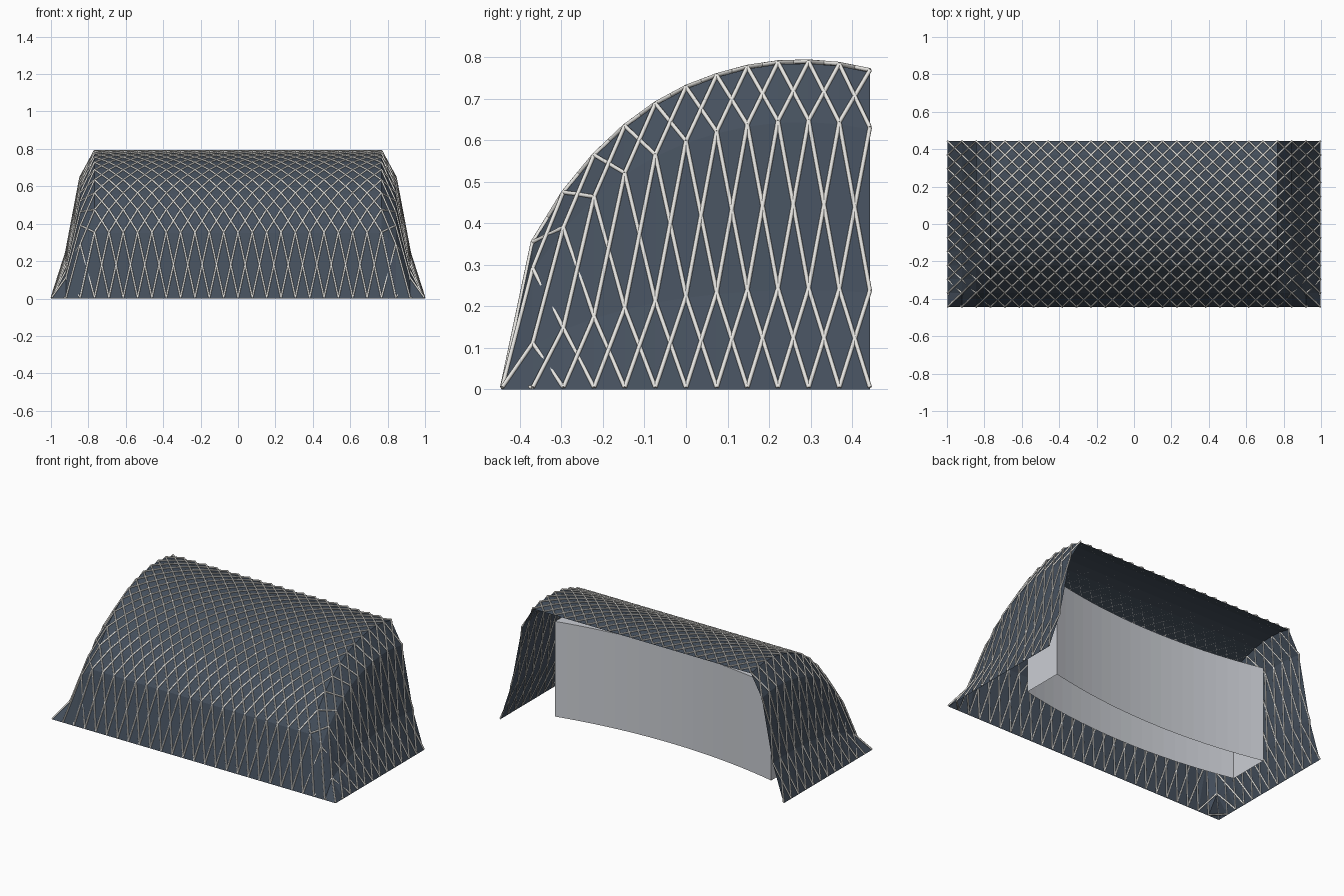
import bpy, bmesh, math
from mathutils import Vector, Matrix

if "Cube" in bpy.data.objects:
    bpy.data.objects.remove(bpy.data.objects["Cube"])

HX, HY = 0.997, 0.443      # half footprint of the shell
NX, NY = 26, 12            # grid cells
# height along depth, and the fall-off towards the two sides
DEPTH = [0, .35, .47, .56, .63, .684, .724, .752, .772, .783, .785, .779, .764]
SIDE = [0, .305, .82, 1]


def material(name, col):
    m = bpy.data.materials.new(name)
    m.diffuse_color = (*col, 1)
    m.use_nodes = True
    m.node_tree.nodes["Principled BSDF"].inputs["Base Color"].default_value = m.diffuse_color
    return m


def make(name, bm, mat=None):
    me = bpy.data.meshes.new(name)
    bm.to_mesh(me)
    bm.free()
    ob = bpy.data.objects.new(name, me)
    bpy.context.collection.objects.link(ob)
    if mat:
        me.materials.append(mat)
    return ob


def point(i, j):
    k = min(i, NX - i, 3)
    return Vector((-HX + 2 * HX * i / NX, -HY + 2 * HY * j / NY,
                   DEPTH[j] * SIDE[k]))


# Shell panels: flat quads in the middle, warped side cells split outwards
bm = bmesh.new()
grid = [[bm.verts.new(point(i, j)) for j in range(NY + 1)] for i in range(NX + 1)]
for i in range(NX):
    for j in range(NY):
        a, b, c, d = grid[i][j], grid[i + 1][j], grid[i + 1][j + 1], grid[i][j + 1]
        if 3 <= i < NX - 3:
            bm.faces.new((a, b, c, d))
        elif i < 3:
            bm.faces.new((a, b, c))
            bm.faces.new((a, c, d))
        else:
            bm.faces.new((a, b, d))
            bm.faces.new((b, c, d))
make("shell_panels", bm, material("slate", (.06, .08, .11)))

# Diagonal lattice struts, resting slightly above the panels
bm = bmesh.new()


def strut(a, b, r=0.005):
    d = b - a
    m = (Matrix.Translation((a + b) / 2 + Vector((0, 0, r)))
         @ d.to_track_quat('Z', 'Y').to_matrix().to_4x4())
    bmesh.ops.create_cone(bm, cap_ends=True, segments=8, radius1=r, radius2=r,
                          depth=d.length, matrix=m)


for i in range(NX):
    for j in range(NY):
        strut(point(i, j), point(i + 1, j + 1))
        strut(point(i + 1, j), point(i, j + 1))
for f in bm.faces:
    f.smooth = len(f.verts) == 4
make("lattice_struts", bm, material("off_white", (.8, .79, .76)))

# Curved inner block, open underneath, bowed towards the front
W, BACK, THICK, SAG, H, N = 0.76, 0.23, 0.26, 0.085, 0.605, 20
R = (W * W + SAG * SAG) / (2 * SAG)
bm = bmesh.new()
rows = []
for k in range(N + 1):
    x = -W + 2 * W * k / N
    y = BACK - (math.sqrt(R * R - x * x) - (R - SAG))
    rows.append([bm.verts.new(c) for c in ((x, y - THICK, 0), (x, y - THICK, H),
                                           (x, y, H), (x, y, 0))])
for a, b in zip(rows, rows[1:]):
    for s in range(3):
        bm.faces.new((a[s], b[s], b[s + 1], a[s + 1]))
bm.faces.new(rows[0])
bm.faces.new(rows[-1][::-1])
bmesh.ops.recalc_face_normals(bm, faces=bm.faces)
make("inner_curved_block", bm, material("pale_grey", (.6, .62, .66)))
